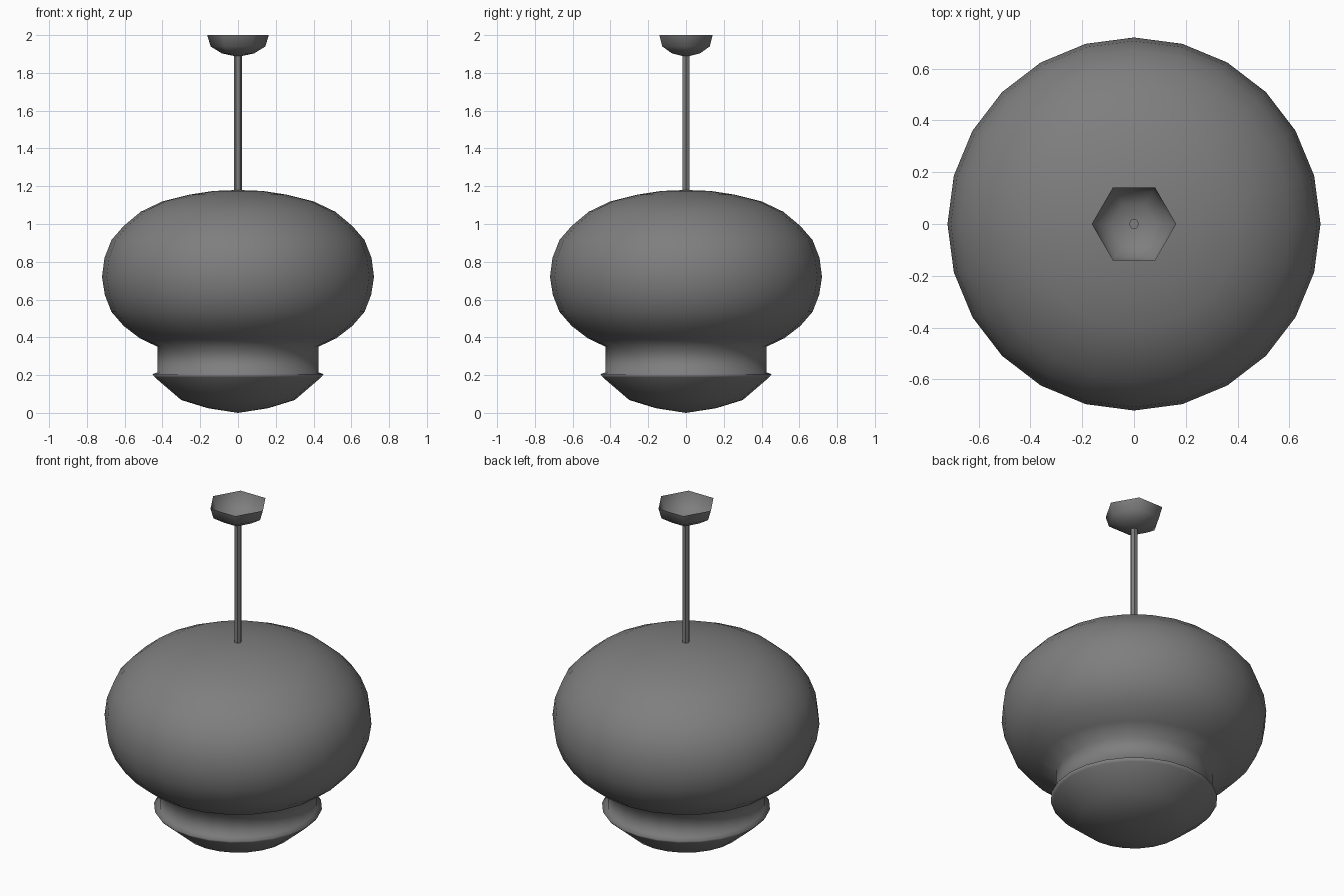
import bpy, bmesh
from math import cos, sin, tau

cube = bpy.data.objects.get("Cube")
if cube:
    bpy.data.objects.remove(cube, do_unlink=True)

# One grey for the whole lamp
grey = bpy.data.materials.new("grey")
grey.use_nodes = True
colour = (0.21, 0.21, 0.21, 1)
grey.diffuse_color = colour
grey.node_tree.nodes["Principled BSDF"].inputs["Base Color"].default_value = colour


def lathe(name, profile, sides, smooth=True):
    """Turn (radius, height) points, listed bottom to top, around z."""
    bm = bmesh.new()
    rings = []
    for r, z in profile:
        count = sides if r > 0 else 1
        rings.append([bm.verts.new((r * cos(tau * i / sides), r * sin(tau * i / sides), z))
                      for i in range(count)])
    for low, high in zip(rings, rings[1:]):
        for i in range(sides):
            j = (i + 1) % sides
            corners = [low[i % len(low)], low[j % len(low)],
                       high[j % len(high)], high[i % len(high)]]
            bm.faces.new(list(dict.fromkeys(corners)))
    for face in bm.faces:
        face.smooth = smooth
    mesh = bpy.data.meshes.new(name)
    bm.to_mesh(mesh)
    bm.free()
    mesh.materials.append(grey)
    obj = bpy.data.objects.new(name, mesh)
    bpy.context.collection.objects.link(obj)
    return obj


# Shade: shallow bowl, flared rim, neck and wide globe in one turned piece
bowl = [(0, 0), (0.16, 0.025), (0.3, 0.068), (0.44, 0.188)]
rim = [(0.453, 0.205), (0.426, 0.215)]
globe = [(0.426, 0.35), (0.52, 0.395), (0.605, 0.46), (0.67, 0.535),
         (0.705, 0.625), (0.72, 0.72), (0.707, 0.82), (0.67, 0.915),
         (0.605, 0.99), (0.515, 1.065), (0.4, 1.12), (0.26, 1.155),
         (0.13, 1.175), (0, 1.18)]
lathe("shade", bowl + rim + globe, 24)

# Hanging rod
lathe("rod", [(0, 1.17), (0.02, 1.17), (0.02, 1.9), (0, 1.9)], 6, smooth=False)

# Ceiling cup, open at the top
lathe("ceiling_cup", [(0, 1.885), (0.085, 1.903), (0.145, 1.94), (0.163, 2.0)], 6)
